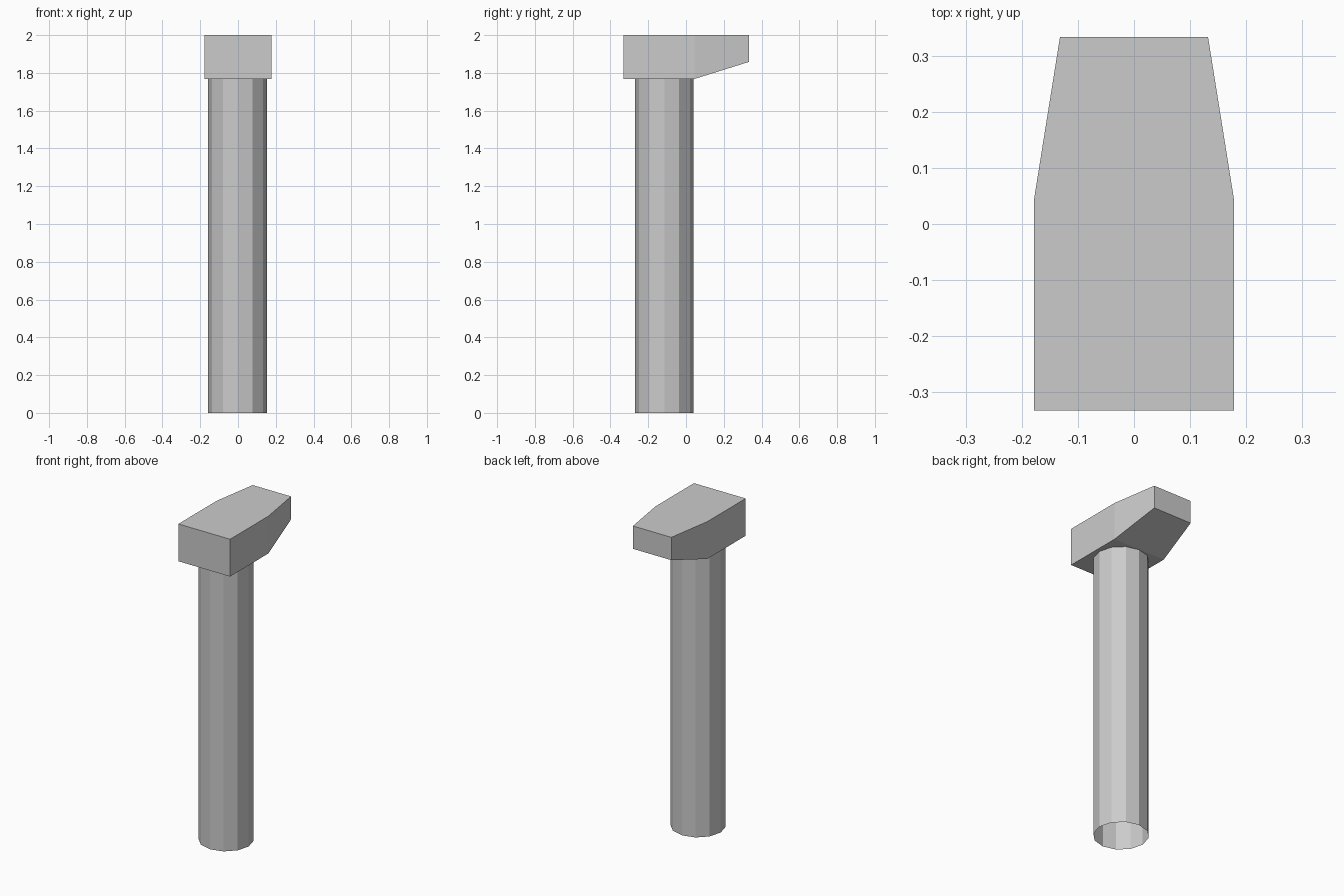
import bpy, bmesh

if "Cube" in bpy.data.objects:
    bpy.data.objects.remove(bpy.data.objects["Cube"])

# Handle: 12-sided tube, open at the ends
bpy.ops.mesh.primitive_cylinder_add(vertices=12, radius=0.156, depth=1.77,
                                    end_fill_type='NOTHING',
                                    location=(-0.002, -0.115, 0.885))
bpy.context.object.name = "handle"

# Head: rectangular sections lofted front to back (y, half width, bottom z)
sections = [(-0.332, 0.178, 1.768), (0.045, 0.178, 1.768), (0.333, 0.132, 1.858)]
top = 2.0
bm = bmesh.new()
rings = [[bm.verts.new(p) for p in ((-w, y, b), (w, y, b), (w, y, top), (-w, y, top))]
         for y, w, b in sections]
for a, c in zip(rings, rings[1:]):
    for i in range(4):
        j = (i + 1) % 4
        bm.faces.new((a[i], a[j], c[j], c[i]))
bm.faces.new(rings[0])
bm.faces.new(rings[-1])
bmesh.ops.recalc_face_normals(bm, faces=bm.faces)
mesh = bpy.data.meshes.new("hammer_head")
bm.to_mesh(mesh)
bm.free()
bpy.context.collection.objects.link(bpy.data.objects.new("hammer_head", mesh))
